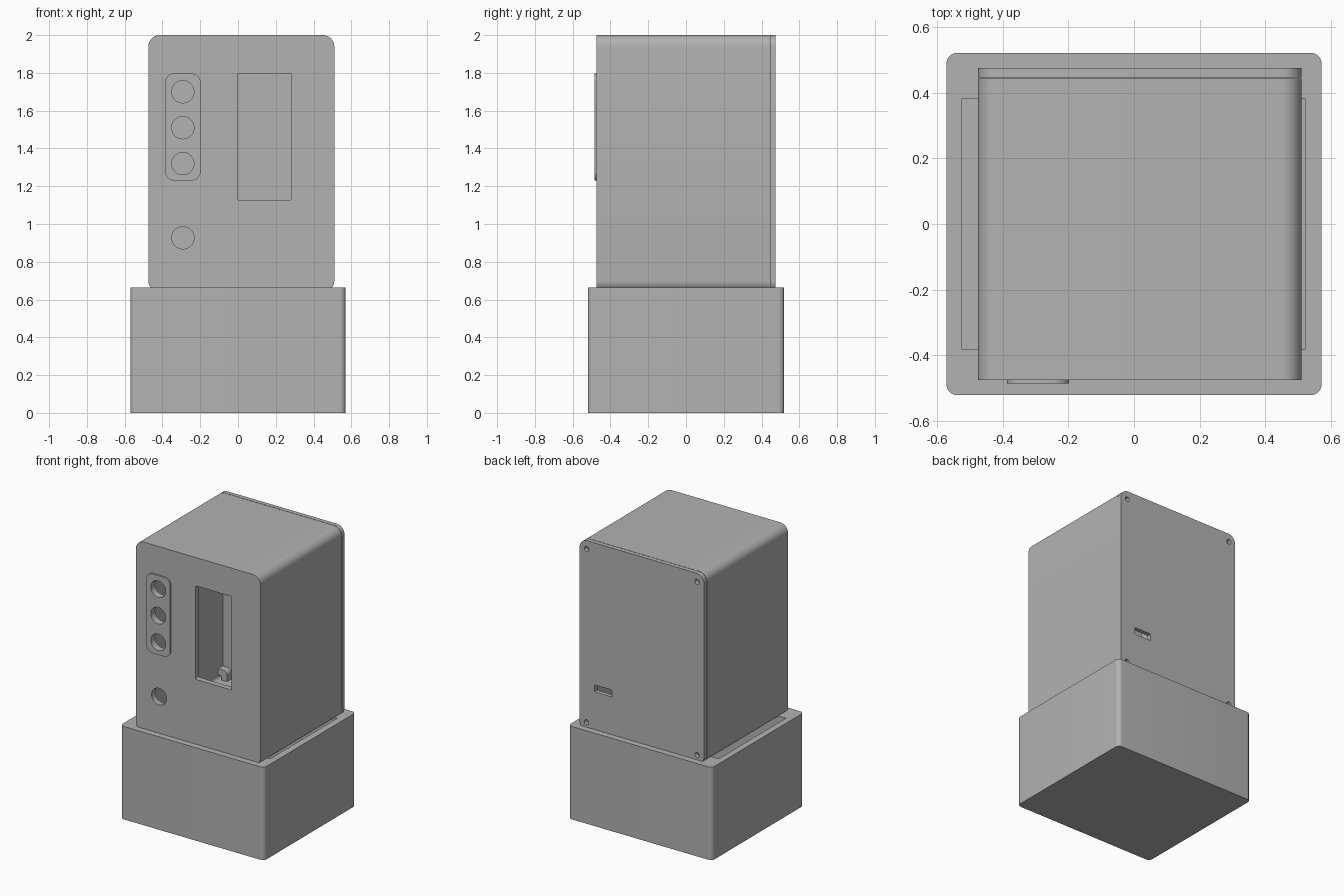
import bpy, bmesh, math

if "Cube" in bpy.data.objects:
    bpy.data.objects.remove(bpy.data.objects["Cube"])

grey = bpy.data.materials.new("light_grey")
grey.diffuse_color = (0.45, 0.45, 0.45, 1)
grey.use_nodes = True
grey.node_tree.nodes["Principled BSDF"].inputs["Base Color"].default_value = grey.diffuse_color


def rounded_rect(u0, u1, v0, v1, r, n=10):
    """Outline of a rounded rectangle, anticlockwise."""
    if r == 0:
        return [(u0, v0), (u1, v0), (u1, v1), (u0, v1)]
    pts = []
    centres = [(u1 - r, v1 - r), (u0 + r, v1 - r), (u0 + r, v0 + r), (u1 - r, v0 + r)]
    for k, (cu, cv) in enumerate(centres):
        for i in range(n + 1):
            a = math.pi / 2 * (k + i / n)
            pts.append((cu + r * math.cos(a), cv + r * math.sin(a)))
    return pts


def circle(u, v, r, n=40):
    return [(u + r * math.cos(2 * math.pi * i / n), v + r * math.sin(2 * math.pi * i / n))
            for i in range(n)]


def prism(name, pts, axis, a, b):
    """Extrude an outline along y (outline in x, z) or along z (outline in x, y)."""
    bm = bmesh.new()
    place = (lambda u, v, w: (u, w, v)) if axis == 'y' else (lambda u, v, w: (u, v, w))
    low = [bm.verts.new(place(u, v, a)) for u, v in pts]
    high = [bm.verts.new(place(u, v, b)) for u, v in pts]
    bm.faces.new(low)
    bm.faces.new(high)
    for i in range(len(pts)):
        j = (i + 1) % len(pts)
        bm.faces.new((low[i], low[j], high[j], high[i]))
    bmesh.ops.recalc_face_normals(bm, faces=bm.faces)
    me = bpy.data.meshes.new(name)
    bm.to_mesh(me)
    bm.free()
    me.materials.append(grey)
    ob = bpy.data.objects.new(name, me)
    bpy.context.collection.objects.link(ob)
    return ob


def select(ob):
    bpy.ops.object.select_all(action='DESELECT')
    ob.select_set(True)
    bpy.context.view_layer.objects.active = ob


def cut(ob, *cutters):
    """Subtract each cutter, then delete it."""
    for c in cutters:
        select(ob)
        m = ob.modifiers.new("cut", 'BOOLEAN')
        m.operation = 'DIFFERENCE'
        m.solver = 'EXACT'
        m.object = c
        bpy.ops.object.modifier_apply(modifier=m.name)
        bpy.data.objects.remove(c)


LEFT, RIGHT, BOTTOM, TOP = -0.475, 0.51, 0.64, 2.0
FRONT, BACK, SEAM, WALL = -0.475, 0.475, 0.442, 0.045
LIGHT_X = -0.292
LIGHT_Z = (1.70, 1.51, 1.32)
SCREWS = [(x, z) for x in (LEFT + 0.055, RIGHT - 0.055) for z in (BOTTOM + 0.06, TOP - 0.06)]

# Open-topped base box
base = prism("base_box", rounded_rect(-0.57, 0.57, -0.52, 0.52, 0.03), 'z', 0, 0.665)
cut(base, prism("cavity", rounded_rect(-0.525, 0.522, -0.38, 0.38, 0), 'z', 0.05, 0.8))

# Hollow upper housing, open at the back
body = prism("housing", rounded_rect(LEFT, RIGHT, BOTTOM, TOP, 0.06), 'y', FRONT, SEAM)
cut(body,
    prism("hollow", rounded_rect(LEFT + WALL, RIGHT - WALL, BOTTOM + WALL, TOP - WALL, 0.02),
          'y', FRONT + 0.04, 0.6),
    prism("window", rounded_rect(-0.003, 0.282, 1.128, 1.797, 0.006, 3), 'y', -0.6, -0.4),
    *[prism("hole", circle(LIGHT_X, z, 0.059), 'y', -0.6, -0.4) for z in LIGHT_Z + (0.927,)])

# Raised plate around the three upper holes
panel = prism("light_panel", rounded_rect(-0.387, -0.197, 1.23, 1.797, 0.05), 'y',
              FRONT - 0.01, FRONT)
cut(panel, *[prism("hole", circle(LIGHT_X, z, 0.059), 'y', -0.6, -0.4) for z in LIGHT_Z])

# Back cover with screw holes and a cable slot
cover = prism("back_cover", rounded_rect(LEFT, RIGHT, BOTTOM, TOP, 0.06), 'y', SEAM + 0.003, BACK)
cut(cover,
    prism("slot", rounded_rect(0.255, 0.39, 0.935, 0.985, 0.005, 3), 'y', 0.4, 0.6),
    *[prism("hole", circle(x, z, 0.018, 20), 'y', 0.4, 0.6) for x, z in SCREWS])

# Screw lugs in the inner corners
parts = [base, body, panel, cover]
for x, z in SCREWS:
    cx = x + (0.01 if x < 0 else -0.01)
    cz = z + (0.01 if z < 1.3 else -0.01)
    lug = prism("screw_lug", rounded_rect(cx - 0.05, cx + 0.05, cz - 0.05, cz + 0.05, 0.03, 6),
                'y', 0.39, SEAM - 0.001)
    cut(lug, prism("hole", circle(x, z, 0.018, 20), 'y', 0.3, 0.6))
    parts.append(lug)

for ob in parts:
    select(ob)
    bpy.ops.object.shade_smooth_by_angle(angle=math.radians(30))
